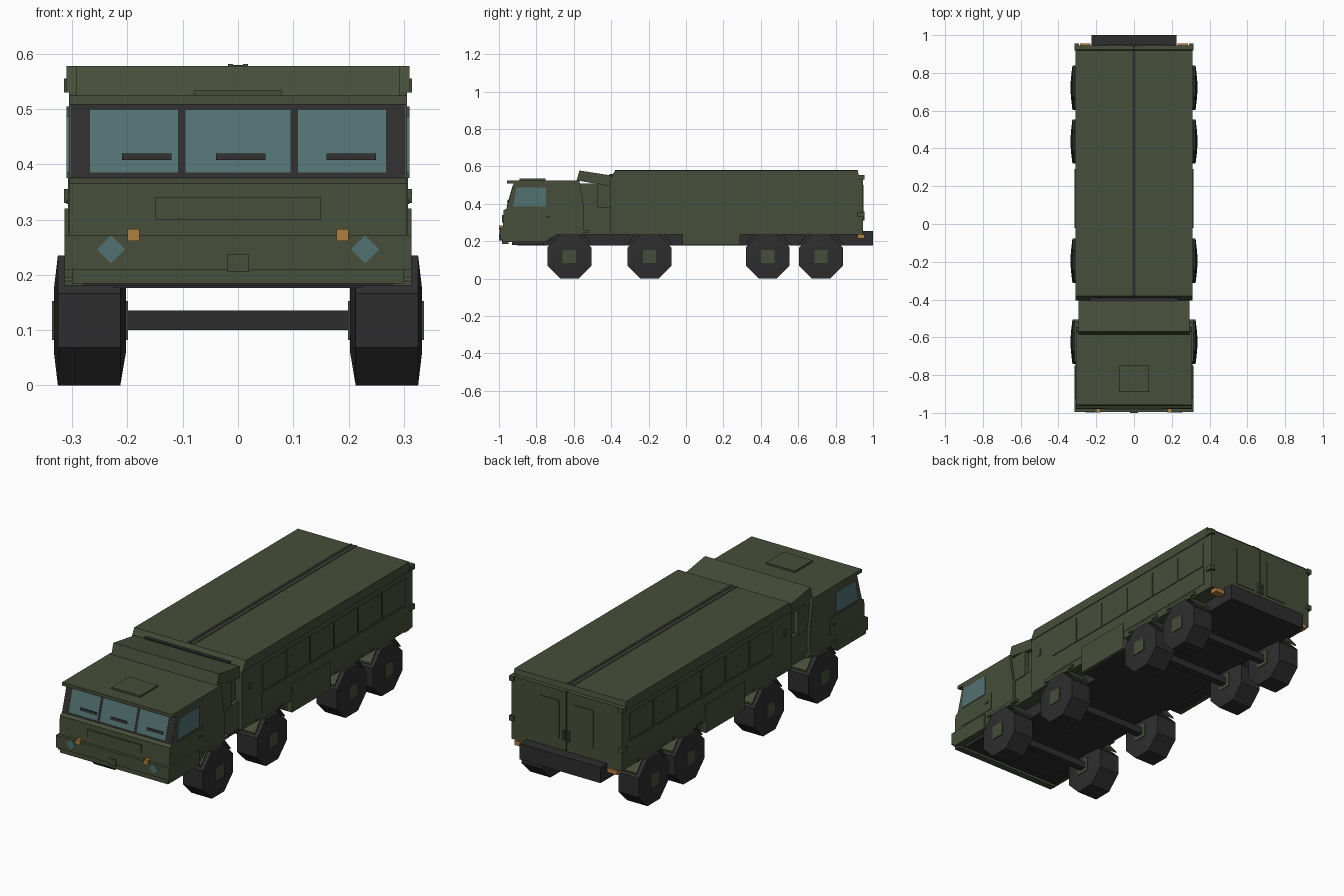
import bpy, bmesh, math
from mathutils import Matrix

if "Cube" in bpy.data.objects:
    bpy.data.objects.remove(bpy.data.objects["Cube"], do_unlink=True)


def material(name, red, green, blue):
    mat = bpy.data.materials.new(name)
    mat.use_nodes = True
    mat.diffuse_color = (red, green, blue, 1)
    shader = mat.node_tree.nodes["Principled BSDF"]
    shader.inputs["Base Color"].default_value = mat.diffuse_color
    shader.inputs["Roughness"].default_value = .8
    return mat


olive = material("olive green", .062, .077, .042)
dark = material("dark rubber", .027, .027, .028)
glass = material("teal glass", .085, .165, .165)
amber = material("amber lamp", .43, .21, .05)

# Main stations along the vehicle (y), heights (z) and half width (x)
nose, cab_back, body_front, body_back, tail = -.98, -.57, -.405, .918, 1
sill, floor, waist, screen_top, cab_roof = .18, .237, .375, .508, .525
lid_edge, body_top = .53, .578
side = .306
thin = .004


def finish(name, bm, mat, mirror):
    bmesh.ops.recalc_face_normals(bm, faces=bm.faces)
    mesh = bpy.data.meshes.new(name)
    bm.to_mesh(mesh)
    bm.free()
    mesh.materials.append(mat)
    part = bpy.data.objects.new(name, mesh)
    bpy.context.collection.objects.link(part)
    if mirror:
        part.modifiers.new("Mirror", "MIRROR").use_mirror_merge = False


def prism(name, mat, inner, outer, profile, mirror=False):
    """Extrude a (y, z) outline across x from inner to outer."""
    bm = bmesh.new()
    face = bm.faces.new([bm.verts.new((inner, y, z)) for y, z in profile])
    extruded = bmesh.ops.extrude_face_region(bm, geom=[face])["geom"]
    verts = [item for item in extruded if isinstance(item, bmesh.types.BMVert)]
    bmesh.ops.translate(bm, verts=verts, vec=(outer - inner, 0, 0))
    finish(name, bm, mat, mirror)


def box(name, mat, inner, outer, back, front, low, high, mirror=False):
    outline = [(back, low), (front, low), (front, high), (back, high)]
    prism(name, mat, inner, outer, outline, mirror)


def across(name, mat, half, back, front, low, high):
    """A box centred on the vehicle's midline."""
    box(name, mat, -half, half, back, front, low, high)


def pair(name, mat, inner, outer, back, front, low, high):
    """The same box on both sides."""
    box(name, mat, inner, outer, back, front, low, high, mirror=True)


def side_plate(name, mat, back, front, low, high, lift=thin):
    """A thin plate lying on both flanks."""
    pair(name, mat, side - thin, side + lift, back, front, low, high)


# Chassis and rear bumper
frame_half = .225
skirt_back, skirt_front = -.02, .29
across("chassis", dark, frame_half, -.9, .95, sill - thin, floor)
across("chassis_middle", dark, .3, skirt_back, skirt_front, sill, floor)
across("front_underframe", dark, .28, -.93, -.76, sill, .21)
across("rear_bumper", dark, frame_half, .94, tail, sill - thin, .255)
pair("rear_lamp", amber, .23, .285, body_back, .955, .215, floor)

# Cab shell with front wheel arch
screen_foot, screen_head = -.958, -.92
arch_front, cab_rear_foot = -.75, -.545
cab_profile = [
    (nose, .2), (nose, .275), (nose + thin, waist - .01), (screen_foot, waist),
    (screen_head, screen_top), (screen_head, cab_roof), (cab_back, cab_roof),
    (cab_rear_foot, waist), (cab_rear_foot, floor), (-.69, floor), (arch_front, .2),
]
prism("cab", olive, -side, side, cab_profile)
across("cab_roof_visor", olive, side, screen_foot, cab_back, screen_top, cab_roof)
across("roof_hatch", olive, .08, -.89, arch_front, cab_roof, lid_edge + thin)

# Bumper, nose panel and tow hitch
bumper_half, bumper_low, bumper_high = .314, .21, .272
bumper_face = -.995
across("front_bumper", olive, bumper_half, bumper_face, nose, bumper_low, bumper_high)
across("bumper_lip", olive, .3, nose - thin, -.95, sill + thin, bumper_low)
pair("bumper_end", olive, .25, bumper_half, nose, arch_front, .195, bumper_high)
across("nose_panel", olive, .15, nose - thin, nose + thin, .3, .34)
across("tow_hitch", olive, .02, -tail, nose, .205, floor)

# Headlights turned on their corner, and indicators
for label, x in (("left", .23), ("right", -.23)):
    bm = bmesh.new()
    place = Matrix.Translation((x, bumper_face, .246))
    turn = Matrix.Rotation(math.pi / 4, 4, "Y")
    size = Matrix.Diagonal((.036, thin, .036, 1))
    bmesh.ops.create_cube(bm, size=1, matrix=place @ turn @ size)
    finish(label + "_headlight", bm, glass, mirror=False)
pair("indicator", amber, .178, .2, bumper_face - thin, nose, .261, .283)


def screen_y(z):
    """Depth of the sloped windscreen plane at height z."""
    rise = (z - waist) / (screen_top - waist)
    return screen_foot + rise * (screen_head - screen_foot)


def screen_plate(name, mat, inner, outer, low, high, lift, mirror=False):
    bottom, top = screen_y(low), screen_y(high)
    outline = [(bottom - lift, low), (top - lift, high), (top + thin, high), (bottom + thin, low)]
    prism(name, mat, inner, outer, outline, mirror)


# Windscreen frame, three panes and wipers
pane_low, pane_high = waist + .01, screen_top - .01
screen_plate("windscreen_frame", dark, -.302, .302, waist, screen_top, thin / 2)
screen_plate("windscreen_centre", glass, -.095, .095, pane_low, pane_high, thin)
screen_plate("windscreen_side", glass, .109, .268, pane_low, pane_high, thin, mirror=True)
for label, start in (("right", -.21), ("centre", -.04), ("left", .16)):
    screen_plate(label + "_wiper", dark, start, start + .09, .408, .42, thin * 2)

# Cab doors, side windows and handles
door_rear, window_rear = -.705, -.748
side_plate("cab_door", olive, -.93, door_rear, .285, waist, thin / 2)
window_profile = [
    (screen_y(pane_low) + .03, pane_low), (window_rear, pane_low),
    (window_rear, .487), (screen_y(.487) + .02, .487),
]
prism("side_window", glass, side - thin, side + thin, window_profile, mirror=True)
side_plate("door_handle", dark, window_rear, door_rear - .02, .328, .336)

# Equipment between cab and container
rear_wall = -.47
narrow = .293
across("rear_cab_section", olive, narrow, cab_back, rear_wall, waist, screen_top)
across("equipment_box", olive, narrow - thin, cab_rear_foot, body_front, floor, waist + thin)
across("connecting_wall", olive, .27, rear_wall, body_front, waist, screen_top)
locker_profile = [(cab_back - .015, cab_roof), (cab_back, body_top),
                  (body_front, .552), (body_front, .495)]
prism("sloped_locker", olive, -narrow, narrow, locker_profile)
across("front_grille", dark, .235, body_front - thin, -.39, .54, .558)

# Container body, lid and roof ridge
across("container", olive, side, body_front, body_back, floor, lid_edge)
lid_profile = [(body_front, lid_edge), (body_front + .025, body_top),
               (body_back, body_top), (body_back + .01, lid_edge)]
prism("container_lid", olive, -side - thin, side + thin, lid_profile)
seam = .009
ridge_front = body_front + .025
across("roof_seam", dark, seam, ridge_front, body_back, lid_edge, body_top + thin / 2)
pair("roof_ridge", olive, seam, seam * 2, ridge_front, body_back, lid_edge, body_top + thin)

# Container side panels and lower skirts
panel_start, panel_step, panel_count = -.25, .19, 6
for index in range(panel_count):
    y = panel_start + index * panel_step
    side_plate("side_panel", olive, y + thin, y + panel_step - thin, waist, .505)
panels_end = panel_start + panel_count * panel_step
side_plate("lower_side_panel", olive, panel_start, panels_end, .275, waist - .01, thin / 2)
side_plate("side_vent", olive, -.355, -.335, .42, .455)
pair("side_skirt", olive, .29, side + thin * 2, skirt_back, skirt_front, sill, .32)

# Rear doors, inset panels, hinges and latches
door_face = .946
pair("rear_door", olive, thin, side, body_back, door_face, floor, .553)
across("rear_door_seam", dark, thin, body_back, door_face - thin, floor, .553)
pair("rear_door_panel", olive, .04, .15, body_back, door_face + thin, .31, .5)
for label, z in (("lower", .33), ("upper", lid_edge)):
    pair(label + "_hinge", olive, .29, side + seam, body_back, door_face + seam, z, z + .025)
pair("door_latch", olive, seam, seam * 2, body_back, door_face + seam, .31, .36)

# Eight-sided wheels with square hubs, and folded mudguards above
radius = .1175
corner = radius / math.cos(math.pi / 8)
wheel_inner, wheel_outer = .203, .333
tread_inner, tread_outer = .213, .326
tyre_outline = [
    (wheel_inner, 0), (wheel_inner, corner / 2), (tread_inner, corner),
    (tread_outer, corner), (wheel_outer, corner / 2), (wheel_outer, 0),
]
hub = .035


def guard_outline(y, drop):
    """Flat top with a slope to either side, seen from the flank."""
    top, low = floor + seam - drop, sill + seam - drop
    return [(y - radius, low), (y - radius * .6, top), (y + radius * .6, top), (y + radius, low)]


axles = {"first": -.624, "second": -.195, "third": .437, "fourth": .722}
for label, y in axles.items():
    bm = bmesh.new()
    verts = [bm.verts.new((x, 0, r)) for x, r in tyre_outline]
    edges = [bm.edges.new(ends) for ends in zip(verts, verts[1:])]
    bmesh.ops.rotate(bm, verts=verts, matrix=Matrix.Rotation(math.pi / 8, 3, "X"))
    bmesh.ops.spin(bm, geom=verts + edges, axis=(1, 0, 0), cent=(0, 0, 0),
                   angle=math.tau, steps=8)
    bmesh.ops.remove_doubles(bm, verts=bm.verts, dist=thin / 8)
    bmesh.ops.translate(bm, verts=bm.verts, vec=(0, y, radius))
    finish(label + "_tyre", bm, dark, mirror=True)
    pair(label + "_hub", olive, wheel_inner - thin, wheel_outer + thin,
         y - hub, y + hub, radius - hub, radius + hub)
    across(label + "_axle", dark, tread_inner, y - hub / 2, y + hub / 2,
           radius - hub / 2, radius + hub / 2)
    guard = guard_outline(y, 0) + guard_outline(y, thin * 2)[::-1]
    prism(label + "_mudguard", olive, tread_inner, bumper_half, guard, mirror=True)
    pair(label + "_mudguard_bar", olive, narrow, bumper_half,
         y - hub * 3, y + hub * 3, floor + seam, .26)
